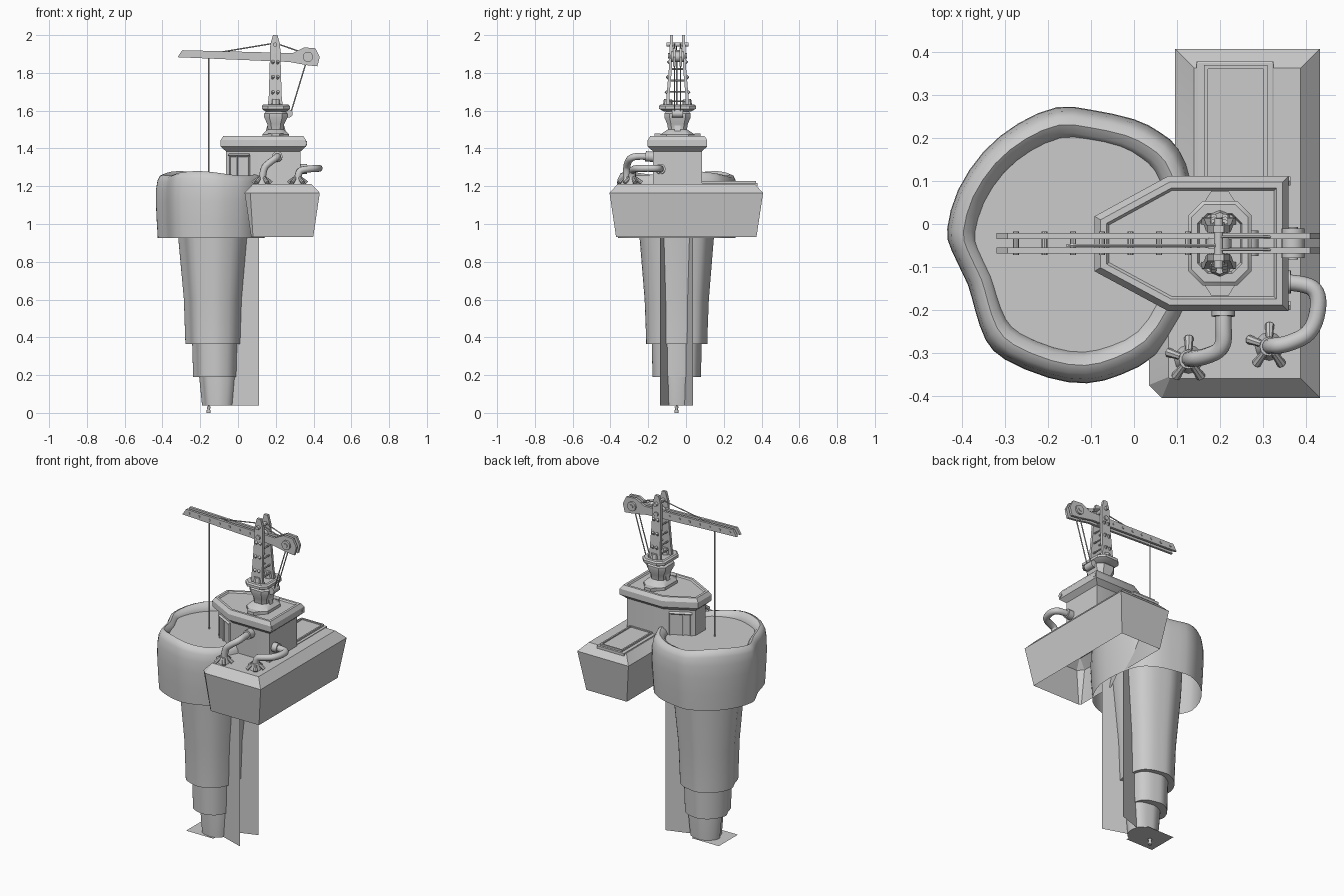
import bpy, bmesh, math
from mathutils import Vector, Matrix

if "Cube" in bpy.data.objects:
    bpy.data.objects.remove(bpy.data.objects["Cube"])


def finish(name, bm, angle=30):
    bmesh.ops.recalc_face_normals(bm, faces=bm.faces)
    me = bpy.data.meshes.new(name)
    bm.to_mesh(me)
    bm.free()
    ob = bpy.data.objects.new(name, me)
    bpy.context.collection.objects.link(ob)
    bpy.ops.object.select_all(action='DESELECT')
    ob.select_set(True)
    bpy.context.view_layer.objects.active = ob
    bpy.ops.object.shade_smooth_by_angle(angle=math.radians(angle))
    return ob


def loft(name, rings, cap0=True, cap1=True, angle=30):
    bm = bmesh.new()
    vs = [[bm.verts.new(p) for p in r] for r in rings]
    n = len(vs[0])
    for a, b in zip(vs, vs[1:]):
        for i in range(n):
            bm.faces.new((a[i], a[(i + 1) % n], b[(i + 1) % n], b[i]))
    if cap0:
        bm.faces.new(vs[0])
    if cap1:
        bm.faces.new(vs[-1])
    return finish(name, bm, angle)


def inset(poly, d):
    out = []
    for i, p in enumerate(poly):
        p, a, b = Vector(p), Vector(poly[i - 1]), Vector(poly[(i + 1) % len(poly)])
        e, f = (p - a).normalized(), (b - p).normalized()
        n1, n2 = Vector((-e.y, e.x)), Vector((-f.y, f.x))
        m = (n1 + n2) / (1 + n1.dot(n2))
        out.append(p + m * d)
    return out


def stack(name, poly, levels, **kw):
    return loft(name, [[(p[0], p[1], z) for p in inset(poly, d)] for d, z in levels], **kw)


def rod(name, a, b, r, r2=None, sides=10):
    a, b = Vector(a), Vector(b)
    bm = bmesh.new()
    m = Matrix.Translation((a + b) / 2) @ (b - a).to_track_quat('Z', 'Y').to_matrix().to_4x4()
    bmesh.ops.create_cone(bm, cap_ends=True, segments=sides, radius1=r,
                          radius2=r if r2 is None else r2, depth=(b - a).length, matrix=m)
    return finish(name, bm, 40)


def plate(name, prof, y0, y1, y0t=None):
    # side profile in x,z given thickness along y
    return loft(name, [[(x, y, z) for x, z in prof] for y in (y0, y1)])


def rect(x0, x1, y0, y1, c=0.0):
    if not c:
        return [(x0, y0), (x1, y0), (x1, y1), (x0, y1)]
    return [(x0 + c, y0), (x1 - c, y0), (x1, y0 + c), (x1, y1 - c),
            (x1 - c, y1), (x0 + c, y1), (x0, y1 - c), (x0, y0 + c)]


def tube(name, pts, r):
    cu = bpy.data.curves.new(name, 'CURVE')
    cu.dimensions = '3D'
    cu.bevel_depth, cu.bevel_resolution, cu.use_fill_caps = r, 3, True
    sp = cu.splines.new('NURBS')
    sp.points.add(len(pts) - 1)
    for q, p in zip(sp.points, pts):
        q.co = (*p, 1)
    sp.use_endpoint_u, sp.order_u, sp.resolution_u = True, 3, 6
    ob = bpy.data.objects.new(name, cu)
    bpy.context.collection.objects.link(ob)


# irregular rounded outline shared by collar and column
raw = [(-.435, -.01), (-.425, -.06), (-.387, -.14), (-.37, -.2), (-.345, -.27), (-.3, -.315),
       (-.2, -.357), (-.11, -.37), (-.03, -.35), (.05, -.305), (.11, -.22), (.147, -.12), (.15, 0),
       (.135, .1), (.105, .175), (.06, .215), (0, .245), (-.1, .267), (-.18, .273), (-.27, .235),
       (-.35, .17), (-.41, .08)]
blob = []
for i in range(len(raw)):
    p0, p1, p2, p3 = (Vector(raw[(i + k) % len(raw)]) for k in (-1, 0, 1, 2))
    blob += [p1, (9 * (p1 + p2) - p0 - p3) / 16]
unit = [((p.x + .142) / .292, (p.y + .048) / .322) for p in blob]


def ring(cx, hx, hy, z, wave=0):
    return [(cx + hx * u, -.049 + hy * v, z + wave * math.sin(3 * math.atan2(v, u) + .9)) for u, v in unit]


# collar and its floor
loft("collar", [ring(-.142, .292 * s, .322 * s, z, w) for s, z, w in
     [(.965, .925, 0), (.985, 1.02, 0), (1, 1.12, 0), (.995, 1.19, .005), (.97, 1.235, .01), (.93, 1.26, .012),
      (.87, 1.268, .012), (.81, 1.255, .01), (.775, 1.235, .005), (.765, 1.2, 0)]], False, False, 50)
loft("collar_floor", [ring(-.142, .24, .265, 1.235)], True, False)

# stepped column
tiers = {"upper": [(-.125, .205, .215, 1.23), (-.13, .186, .197, .93), (-.13, .156, .17, .6),
                   (-.13, .15, .163, .42), (-.13, .148, .162, .365)],
         "middle": [(-.12, .123, .133, .4), (-.12, .117, .128, .19)],
         "lower": [(-.105, .1, .087, .22), (-.105, .1, .087, .19), (-.105, .085, .08, .04)]}
for nm, lv in tiers.items():
    loft("column_" + nm, [ring(*l) for l in lv], nm != "upper", True, 40)

# thin V-shaped vertical sheets and base sheet
for s in (-1, 1):
    bm = bmesh.new()
    bm.faces.new([bm.verts.new(p) for p in [(-.155, -.05, .04), (.11, -.05 + s * .0875, .04),
                                            (.11, -.05 + s * .0875, 1.18), (-.155, -.05, 1.18)]])
    finish("vertical_sheet", bm)
loft("base_sheet", [[(x, y, .04) for x, y in rect(-.245, -.065, -.14, .04)]], True, False)

# side platform, open below
deck = [(.065, -.405), (.433, -.405), (.433, .408), (.095, .408), (.095, .02), (.035, -.1), (.035, -.375)]
stack("platform", deck, [(.035, .93), (0, 1.165), (.045, 1.213)], cap0=False)
stack("hatch_step", rect(.145, .325, .05, .378), [(0, 1.2), (0, 1.216), (.003, 1.218)])
stack("hatch_frame", rect(.163, .311, .08, .37), [(0, 1.2), (0, 1.228), (.009, 1.228), (.009, 1.221)])

# cabin
plan = [(-.092, -.11), (.08, -.203), (.36, -.203), (.36, .112), (.08, .112), (-.092, .018)]
stack("cabin_walls", plan, [(.028, 1.18), (.028, 1.4)])
stack("cabin_roof", plan, [(.028, 1.385), (0, 1.41), (0, 1.445), (.014, 1.466), (.028, 1.466), (.034, 1.458)])
for y0, y1 in ((-.11, -.203), (.018, .112)):
    # framed panel on each slanted wall
    a, b = Vector((-.092, y0)), Vector((.08, y1))
    d = (b - a).normalized()
    n = Vector((d.y, -d.x)) * (1 if y1 < 0 else -1)
    for t in (.04, .085, .155):
        p = a + d * t - n * .026
        rod("panel_post", (*p, 1.22), (*p, 1.365), .007, sides=4)
    p, q = a + d * .036 - n * .026, a + d * .16 - n * .026
    rod("panel_lintel", (*p, 1.365), (*q, 1.365), .009, sides=4)
for y in (-.19, .1):
    rod("roof_bolt", (.34, y, 1.428), (.364, y, 1.428), .012, sides=6)

# crane pedestal
C = (.2, -.045)


def block(name, levels):
    # chamfered rectangular rings: half x, half y, z
    loft(name, [[(C[0] + x, C[1] + y, z) for x, y in rect(-hx, hx, -hy, hy, min(hx, hy) * .45)]
                for hx, hy, z in levels])


block("pedestal_base", [(.07, .09, 1.455), (.07, .09, 1.475), (.05, .06, 1.495), (.042, .05, 1.5),
                        (.045, .055, 1.53), (.062, .07, 1.565), (.062, .07, 1.585), (.045, .055, 1.6)])
block("pedestal_tray", [(.055, .07, 1.595), (.074, .098, 1.61), (.074, .098, 1.625),
                        (.066, .09, 1.632), (.052, .07, 1.632), (.048, .066, 1.62)])
for s in (-1, 1):
    y = C[1] + s * .09
    tab = [(.16, y), (.24, y), (.22, y + s * .032), (.18, y + s * .032)]
    loft("pedestal_tab", [[(*p, z) for p in tab] for z in (1.455, 1.478)])
    x = C[0] + s * .062
    loft("pedestal_fin", [[(x, C[1] + k, 1.46), (x - s * .02, C[1] + k, 1.53), (x - s * .03, C[1] + k, 1.46)]
                          for k in (-.015, .015)])

# tower: two tapering plates, rungs and bolts
for s in (-1, 1):
    levels = [(.04, .052, 1.62), (.034, .05, 1.68), (.03, .038, 1.82), (.026, .033, 1.95), (.012, .033, 2.0)]
    loft("tower_side", [[(.197 + i * hx, C[1] + s * (y + j * .008), z) for i, j in
                         ((-1, -1), (1, -1), (1, 1), (-1, 1))] for hx, y, z in levels])
    rod("tower_foot", (.2, C[1] + s * .052, 1.615), (.2, C[1] + s * .05, 1.66), .028, .022, 8)
    for z in (1.69, 1.77, 1.85):
        for k in (-.014, .012):
            y = C[1] + s * (.052 - (z - 1.68) * .08)
            rod("tower_bracket", (.197 + k, y, z), (.2 + k, y + s * .012, z + .012), .008, sides=6)
for z in (1.65, 1.7, 1.76, 1.82):
    for x in (.18, .215):
        rod("tower_rung", (x, C[1] - .045, z), (x, C[1] + .045, z), .005, sides=6)
for z, r, w in ((1.95, .011, .058), (1.89, .014, .05)):
    rod("tower_axle", (.197, C[1] - w, z), (.197, C[1] + w, z), r)
rod("tower_pulley", (.197, C[1] - .012, 1.89), (.197, C[1] + .012, 1.89), .03, sides=16)

# jib: twin rails with bolts and a rear wheel
prof = [(-.32, 1.883), (.27, 1.858), (.37, 1.84), (.42, 1.835), (.433, 1.885),
        (.41, 1.93), (.35, 1.935), (.29, 1.905), (-.295, 1.92)]
for s in (-1, 1):
    y = C[1] + s * .0165
    plate("jib_rail", prof, y - .007, y + .007)
    for i in range(8):
        x = -.275 + i * .0667
        if abs(x - .197) > .03:
            rod("jib_bolt", (x, C[1], 1.9 - i * .002), (x, y + s * .011, 1.9 - i * .002), .007, sides=8)
rod("rear_wheel", (.37, C[1] - .034, 1.885), (.37, C[1] + .034, 1.885), .027, sides=16)
rod("rear_wheel_hub", (.37, C[1] - .038, 1.885), (.37, C[1] + .038, 1.885), .012)

# cables, winch and hook
for a, b in (((-.15, 1.9), (.19, 1.957)), ((.2, 1.957), (.35, 1.905)), ((.365, 1.87), (.28, 1.59))):
    for y in ((-.05,) if b[0] == .19 else (-.06, -.03)):
        rod("stay_cable", (a[0], y, a[1]), (b[0], y, b[1]), .0035, sides=6)
rod("winch", (.268, C[1] - .03, 1.585), (.268, C[1] + .03, 1.585), .022, sides=12)
rod("hoist_rope", (-.155, -.05, 1.9), (-.155, -.05, .02), .004, sides=6)
rod("hook_weight", (-.155, -.05, .012), (-.155, -.05, .034), .006, .011)
rod("hook_tip", (-.155, -.05, 0), (-.155, -.05, .014), .011)

# pipes with flanges and clawed feet
pipes = [[(.208, -.17, 1.355), (.208, -.23, 1.36), (.21, -.29, 1.355), (.165, -.31, 1.325),
          (.13, -.315, 1.29), (.127, -.315, 1.21)],
         [(.32, -.135, 1.29), (.38, -.135, 1.292), (.435, -.155, 1.295), (.42, -.25, 1.295),
          (.36, -.28, 1.29), (.315, -.285, 1.28), (.315, -.285, 1.21)]]
for path in pipes:
    tube("pipe", path, .019)
    a, b = Vector(path[0]), Vector(path[1])
    d = (b - a).normalized()
    rod("pipe_flange", a, a + d * .045, .027, sides=12)
    e = Vector(path[-1])
    rod("foot_collar", e, e + Vector((0, 0, .04)), .034, .022, 12)
    for k in range(5):
        t = k * math.tau / 5 + .3
        v = Vector((math.cos(t), math.sin(t), 0))
        rod("foot_claw", e + v * .018 + Vector((0, 0, .035)), e + v * .05 + Vector((0, 0, .008)), .008, .011, 8)
